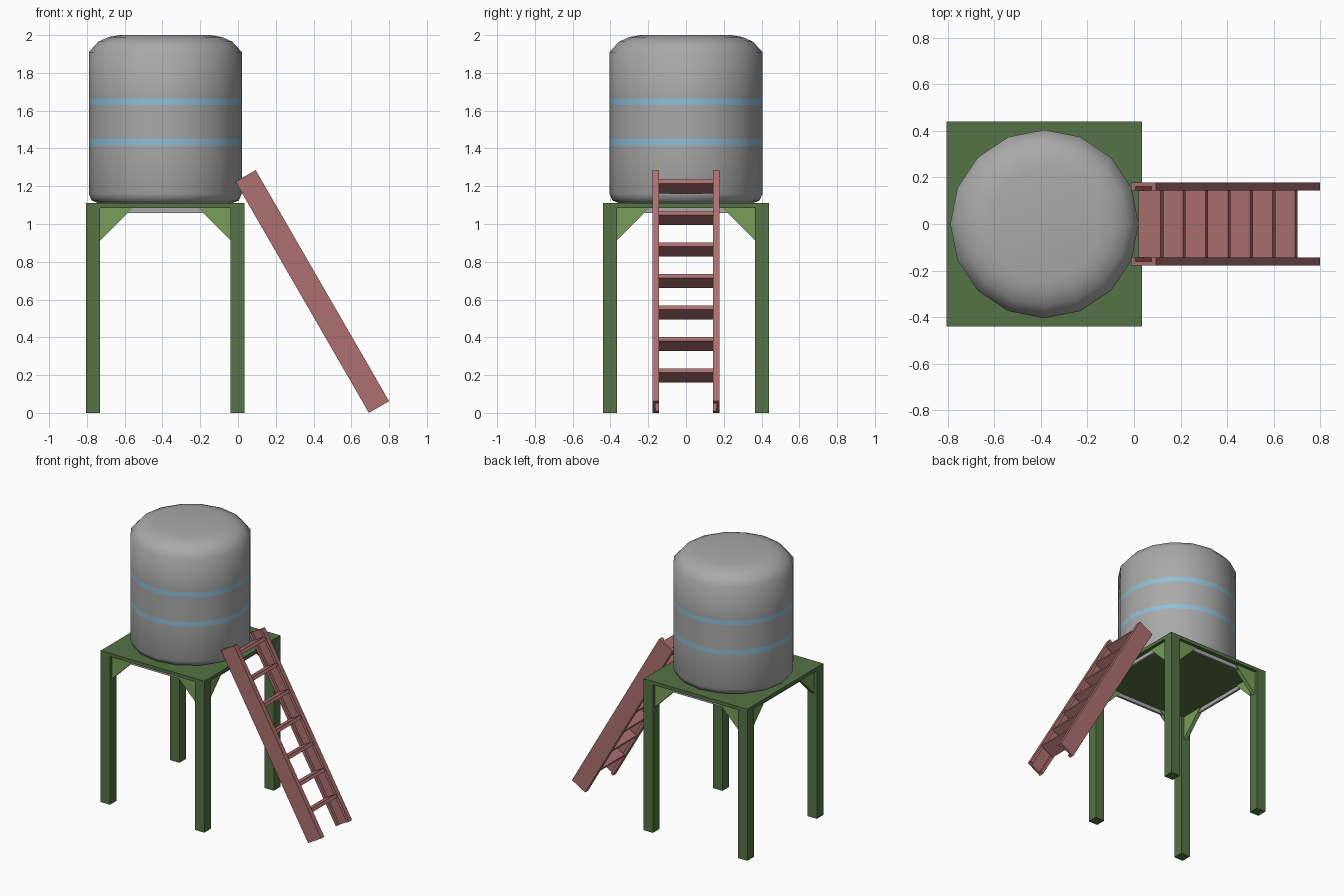
import bpy, bmesh, math
from mathutils import Matrix, Vector

if "Cube" in bpy.data.objects:
    bpy.data.objects.remove(bpy.data.objects["Cube"])


def material(name, rgb):
    m = bpy.data.materials.new(name)
    m.diffuse_color = (*rgb, 1)
    m.use_nodes = True
    m.node_tree.nodes["Principled BSDF"].inputs["Base Color"].default_value = m.diffuse_color
    return m


GREEN = material("green_paint", (0.09, 0.17, 0.06))
LIGHT_GREEN = material("light_green_paint", (0.19, 0.34, 0.10))
PINK = material("faded_red", (0.42, 0.16, 0.16))
BLUE = material("blue_band", (0.28, 0.52, 0.68))
GREY = material("grey_metal", (0.4, 0.4, 0.4))


def finish(name, bm, mats):
    bmesh.ops.recalc_face_normals(bm, faces=bm.faces)
    me = bpy.data.meshes.new(name)
    bm.to_mesh(me)
    bm.free()
    ob = bpy.data.objects.new(name, me)
    bpy.context.collection.objects.link(ob)
    for m in mats:
        me.materials.append(m)
    return ob


def prism(name, pts, vec, mat, matrix=Matrix()):
    """Extrude a planar polygon of 3D points along vec."""
    bm = bmesh.new()
    face = bm.faces.new([bm.verts.new(p) for p in pts])
    ext = bmesh.ops.extrude_face_region(bm, geom=[face])["geom"]
    bmesh.ops.translate(bm, vec=vec, verts=[e for e in ext if isinstance(e, bmesh.types.BMVert)])
    # extrude_face_region keeps no duplicate start cap unless the source face survives
    if not face.is_valid:
        bm.faces.new([v for v in bm.verts][:len(pts)])
    bm.transform(matrix)
    return finish(name, bm, [mat])


def box(name, lo, hi, mat, matrix=Matrix()):
    (x0, y0, z0), (x1, y1, z1) = lo, hi
    pts = [(x0, y0, z0), (x1, y0, z0), (x1, y1, z0), (x0, y1, z0)]
    return prism(name, pts, (0, 0, z1 - z0), mat, matrix)


# Stand: platform and four legs
CX, HX, HY, LEG = -0.385, 0.42, 0.44, 0.075
ZP = 1.085
box("platform", (CX - HX, -HY, ZP), (CX + HX, HY, 1.11), GREEN)
for sx in (-1, 1):
    for sy in (-1, 1):
        xs = sorted((CX + sx * HX, CX + sx * (HX - LEG)))
        ys = sorted((sy * HY, sy * (HY - LEG)))
        box("leg", (xs[0], ys[0], 0), (xs[1], ys[1], ZP), GREEN)

        # Triangular corner braces along both directions
        ix, iy, a, t = CX + sx * (HX - LEG), sy * (HY - LEG), 0.172, 0.03
        yb = sy * (HY - LEG / 2) - t / 2
        prism("brace_side", [(ix, yb, ZP), (ix, yb, ZP - a), (ix - sx * a, yb, ZP)],
              (0, t, 0), LIGHT_GREEN)
        xb = CX + sx * (HX - LEG / 2) - t / 2
        prism("brace_end", [(xb, iy, ZP), (xb, iy, ZP - a), (xb, iy - sy * a, ZP)],
              (t, 0, 0), LIGHT_GREEN)

# Grey rails under the platform edges
for s in (-1, 1):
    yc, xc, w = s * (HY - LEG / 2), CX + s * (HX - LEG / 2), 0.008
    box("under_rail_side", (CX - HX + LEG, yc - w, 1.057), (CX + HX - LEG, yc + w, ZP), GREY)
    box("under_rail_end", (xc - w, -HY + LEG, 1.057), (xc + w, HY - LEG, ZP), GREY)

# Tank: 16-sided lathe with two blue bands
R, N = 0.405, 16
profile = [(0.355, 1.11), (0.39, 1.125), (R, 1.16), (R, 1.415), (R, 1.45), (R, 1.63),
           (R, 1.665), (R, 1.91), (0.355, 1.965), (0.30, 1.99), (0.24, 2.0)]
bm = bmesh.new()
rings = [[bm.verts.new((CX + r * math.cos(i * math.tau / N), r * math.sin(i * math.tau / N), z))
          for i in range(N)] for r, z in profile]
for k in range(len(rings) - 1):
    for i in range(N):
        j = (i + 1) % N
        f = bm.faces.new((rings[k][i], rings[k][j], rings[k + 1][j], rings[k + 1][i]))
        f.material_index = 1 if k in (3, 5) else 0
bm.faces.new(rings[0])
bm.faces.new(rings[-1])
tank = finish("water_tank", bm, [GREY, BLUE])
bpy.context.view_layer.objects.active = tank
tank.select_set(True)
bpy.ops.object.shade_smooth_by_angle(angle=math.radians(50))

# Ladder, built upright in local space (x = depth, z = along) and leaned at 60 degrees
D, L = 0.1235, 1.413
lean = Matrix.Translation((0.80, 0, D / 2)) @ Matrix.Rotation(math.radians(-30), 4, 'Y')
for s in (-1, 1):
    # C-channel rail opening inward
    o, i, web, fl = s * 0.178, s * 0.143, s * 0.162, 0.022
    section = [(-D, o), (0, o), (0, i), (-fl, i), (-fl, web), (-D + fl, web), (-D + fl, i), (-D, i)]
    prism("ladder_rail", [(x, y, 0) for x, y in section], (0, 0, L), PINK, lean)
for k in range(1, 8):
    z = 0.1925 * k
    box("ladder_step", (-D + 0.007, -0.143, z - 0.0115), (-0.007, 0.143, z + 0.0115), PINK, lean)
